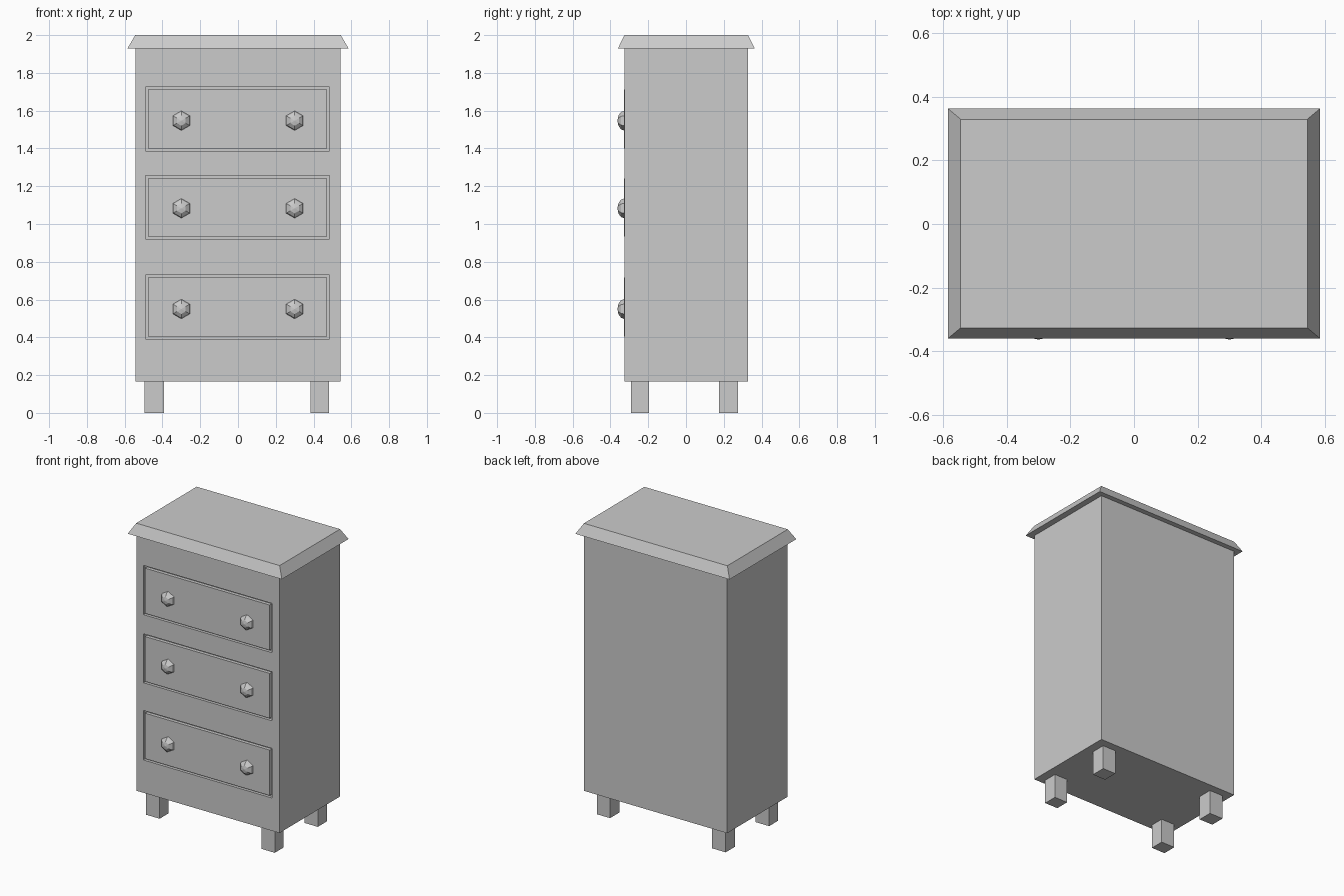
import bpy, bmesh, math
from mathutils import Matrix

if "Cube" in bpy.data.objects:
    bpy.data.objects.remove(bpy.data.objects["Cube"])

FRONT, BACK = -0.326, 0.329          # body depth
HALF_W, BASE_Z, LID_Z = 0.543, 0.165, 1.93
DRAWERS = [(0.39, 0.73, 0.55), (0.92, 1.256, 1.083), (1.387, 1.725, 1.547)]  # bottom, top, knob height
GAP, RECESS = 0.014, 0.02


def finish(name, bm):
    bmesh.ops.recalc_face_normals(bm, faces=bm.faces)
    mesh = bpy.data.meshes.new(name)
    bm.to_mesh(mesh)
    bm.free()
    obj = bpy.data.objects.new(name, mesh)
    bpy.context.collection.objects.link(obj)
    return obj


def box(name, x, y, z, taper=0.0):
    """Box from (min, max) ranges; taper pulls the top edges inward."""
    bm = bmesh.new()
    bmesh.ops.create_cube(bm, size=1)
    for v in bm.verts:
        t = taper if v.co.z > 0 else 0
        v.co = [r[1] - t * k if c > 0 else r[0] + t * k
                for c, r, k in zip(v.co, (x, y, z), (1.2, 1, 0))]
    return finish(name, bm)


# Carcass
body = box("body", (-HALF_W, HALF_W), (FRONT, BACK), (BASE_Z, LID_Z))

# Sloping-edged top
box("top", (-0.585, 0.585), (-0.36, 0.363), (LID_Z, 2.0), taper=0.034)

# Feet
for side, x in (("left", (-0.494, -0.391)), ("right", (0.384, 0.483))):
    for end, y in (("front", (-0.291, -0.196)), ("back", (0.175, 0.275))):
        box(f"{end}_{side}_leg", x, y, (0, BASE_Z))

for i, (lo, hi, knob_z) in enumerate(DRAWERS, 1):
    # Recess in the carcass
    cutter = box("recess_cutter", (-0.49, 0.485), (FRONT - 0.1, FRONT + RECESS), (lo, hi))
    cutter.hide_render = True
    mod = body.modifiers.new("recess", 'BOOLEAN')
    mod.operation = 'DIFFERENCE'
    mod.solver = 'EXACT'
    mod.object = cutter
    bpy.context.view_layer.objects.active = body
    bpy.ops.object.modifier_apply(modifier=mod.name)
    bpy.data.objects.remove(cutter)

    # Drawer front, standing slightly proud
    box(f"drawer_front_{i}", (-0.49 + GAP, 0.485 - GAP),
        (FRONT - 0.003, FRONT + RECESS), (lo + GAP, hi - GAP))

    # Six-sided faceted knobs
    for side, x in (("left", -0.30), ("right", 0.30)):
        bm = bmesh.new()
        bmesh.ops.create_uvsphere(bm, u_segments=6, v_segments=6, radius=1)
        bm.transform(Matrix.Translation((x, FRONT, knob_z))
                     @ Matrix.Diagonal((0.053, 0.037, 0.053, 1))
                     @ Matrix.Rotation(math.pi / 2, 4, 'X'))
        finish(f"knob_{i}_{side}", bm)
